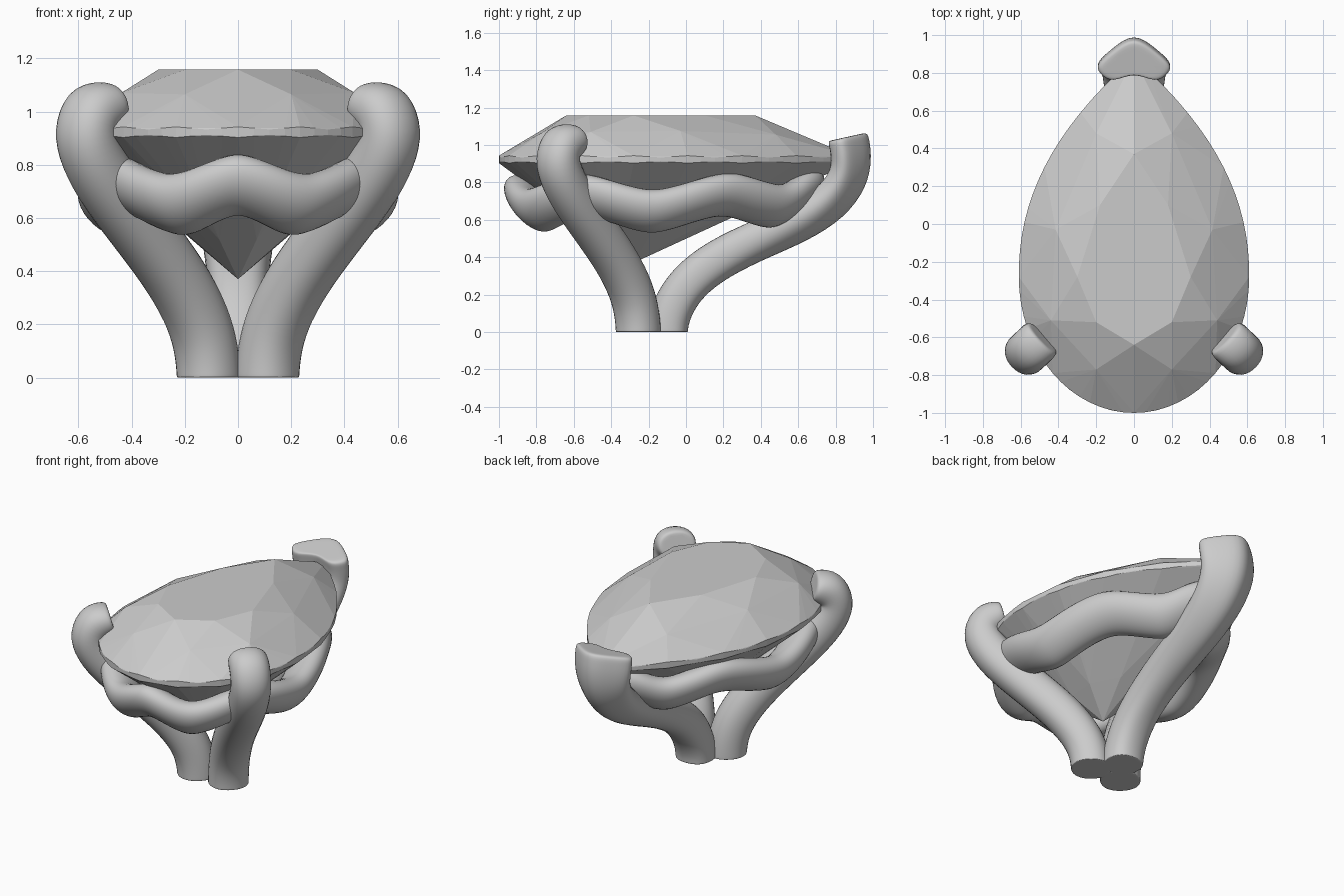
import bpy, bmesh, math
from mathutils import Vector

if "Cube" in bpy.data.objects:
    bpy.data.objects.remove(bpy.data.objects["Cube"])


def finish(bm, name, smooth, levels=0):
    bmesh.ops.recalc_face_normals(bm, faces=bm.faces[:])
    me = bpy.data.meshes.new(name)
    bm.to_mesh(me)
    bm.free()
    for p in me.polygons:
        p.use_smooth = smooth
    ob = bpy.data.objects.new(name, me)
    bpy.context.collection.objects.link(ob)
    if levels:
        mod = ob.modifiers.new("Smooth", 'SUBSURF')
        mod.levels = mod.render_levels = levels
    return ob


def sweep(name, rings, closed, levels):
    """Skin a list of point rings, capped unless closed."""
    bm = bmesh.new()
    vs = [[bm.verts.new(p) for p in r] for r in rings]
    n, m = len(vs), len(vs[0])
    for i in range(n if closed else n - 1):
        a, b = vs[i], vs[(i + 1) % n]
        for j in range(m):
            k = (j + 1) % m
            bm.faces.new((a[j], a[k], b[k], b[j]))
    if not closed:
        bm.faces.new(vs[0])
        bm.faces.new(vs[-1])
    return finish(bm, name, True, levels)


def shrink(ring, f):
    c = sum(ring, Vector()) / len(ring)
    return [c + (p - c) * f for p in ring]


def outline(i, scale=1.0):
    """Pear outline: i = 0 at the tip, 4 at the round end, 8 back at the tip."""
    side = 1 if i <= 4 else -1
    i = min(i, 8 - i)
    if i < 2:
        t = 1 - i / 2
        x, y = 0.61 * (1 - t ** 2.17), 1.16 * t
    else:
        a = (i - 2) * math.pi / 4
        x, y = 0.61 * math.cos(a), -0.72 * math.sin(a)
    return Vector((side * x * scale, -0.28 + y * scale, 0))


# Faceted pear-cut stone: table, crown, girdle and pavilion
table = [(0, .37), (.18, .10), (.30, -.28), (.20, -.52), (0, -.64)]
crown = [(.20, .48, 1.055), (.415, -.03, 1.075), (.44, -.51, 1.07), (.20, -.77, 1.065)]
bm = bmesh.new()
for s in (1, -1):
    for x, y in table:
        if x or s == 1:
            bm.verts.new((s * x, y, 1.158))
    for x, y, z in crown:
        bm.verts.new((s * x, y, z))
culet = Vector((0, -.28, .37))
bm.verts.new(culet)
for k in range(64):
    i = k / 8
    p = outline(i)
    wave = .005 * math.cos(4 * math.pi * i)
    bm.verts.new((p.x, p.y, .938 + wave))
    bm.verts.new((p.x, p.y, .908 - wave))
for k in range(8):
    p = culet.lerp(outline(k + .5) + Vector((0, 0, .905)), .3)
    bm.verts.new((p.x, p.y, p.z - .012))
res = bmesh.ops.convex_hull(bm, input=bm.verts[:])
loose = [v for v in bm.verts if not v.link_faces]
bmesh.ops.delete(bm, geom=loose, context='VERTS')
finish(bm, "pear_stone", False)


def prong(name, base, d, path, section):
    """Planar claw: path of (reach, height); section(k) gives (side, out) points."""
    d = Vector((d[0], d[1], 0)).normalized()
    lat = Vector((-d.y, d.x, 0))
    up = Vector((0, 0, 1))
    rings = []
    for k, (r, z) in enumerate(path):
        a, b = path[max(k - 1, 0)], path[min(k + 1, len(path) - 1)]
        t = Vector((b[0] - a[0], b[1] - a[1])).normalized()
        if k == 0:
            t = Vector((0, 1))
        n = d * t.y - up * t.x
        c = Vector((base[0], base[1], 0)) + d * r + up * z
        rings.append([c + lat * u + n * v for u, v in section(k)])
    foot = [p + up * .012 for p in rings[0]]
    rings = [shrink(rings[0], .93), rings[0], foot] + rings[1:]
    rings.append(shrink(rings[-1], .75))
    return sweep(name, rings, False, 2)


# Two front claws that hook over the stone
claw_path = [(0, 0), (.01, .1), (.05, .22), (.165, .38), (.34, .55), (.50, .70),
             (.605, .83), (.64, .93), (.60, 1.01), (.51, 1.035)]
claw_sec = [(.12, .055), (.055, .12), (-.055, .12), (-.12, .055),
            (-.12, -.055), (-.055, -.12), (.055, -.12), (.12, -.055)]


def claw_section(k):
    f = .72 if k == len(claw_path) - 1 else 1
    return [(u, v * f) for u, v in claw_sec]


for label, s in (("right", 1), ("left", -1)):
    prong("front_claw_" + label, (s * .11, -.255), (s * .73, -.68), claw_path, claw_section)

# Rear claw: round at the foot, widening to a V around the tip
rear_path = [(0, 0), (.015, .1), (.08, .23), (.22, .36), (.45, .48), (.70, .58),
             (.88, .69), (.975, .82), (.99, .93), (.98, 1.0), (.97, 1.045)]
foot_half = [(0, .115), (.075, .10), (.115, .045), (.115, -.05), (.075, -.105), (0, -.115)]
vee_half = [(0, .135), (.12, .04), (.20, -.03), (.19, -.075), (.12, -.135), (0, -.065)]


def rear_section(k):
    w = max(0, min(1, (k - 3) / 5))
    half = [Vector(a).lerp(Vector(b), w) for a, b in zip(foot_half, vee_half)]
    return [(p.x, p.y) for p in half] + [(-p.x, p.y) for p in half[-2:0:-1]]


prong("rear_claw", (0, -.1), (0, 1), rear_path, rear_section)

# Wavy gallery rail running under the girdle through all claws
keys = [(0, .77), (.36, .665), (.95, .735), (1.79, .64), (2.6, .73), (3.4, .645), (4, .725)]


def rail_height(i):
    i = min(i, 8 - i)
    for (a, za), (b, zb) in zip(keys, keys[1:]):
        if i <= b:
            t = (i - a) / (b - a)
            t = .4 * t + .6 * t * t * (3 - 2 * t)
            return za + (zb - za) * t


rail_sec = [(.08, .12), (.12, .065), (.10, -.03), (.01, -.11),
            (-.08, -.12), (-.13, -.05), (-.10, .04), (0, .12)]
rings = []
for k in range(64):
    i = k / 8
    p = outline(i, .81)
    tan = outline((i + .1) % 8, .81) - outline((i - .1) % 8, .81)
    n = Vector((-tan.y, tan.x, 0)).normalized()
    z = rail_height(i)
    rings.append([p + n * u + Vector((0, 0, z + v)) for u, v in rail_sec])
sweep("gallery_rail", rings, True, 2)
